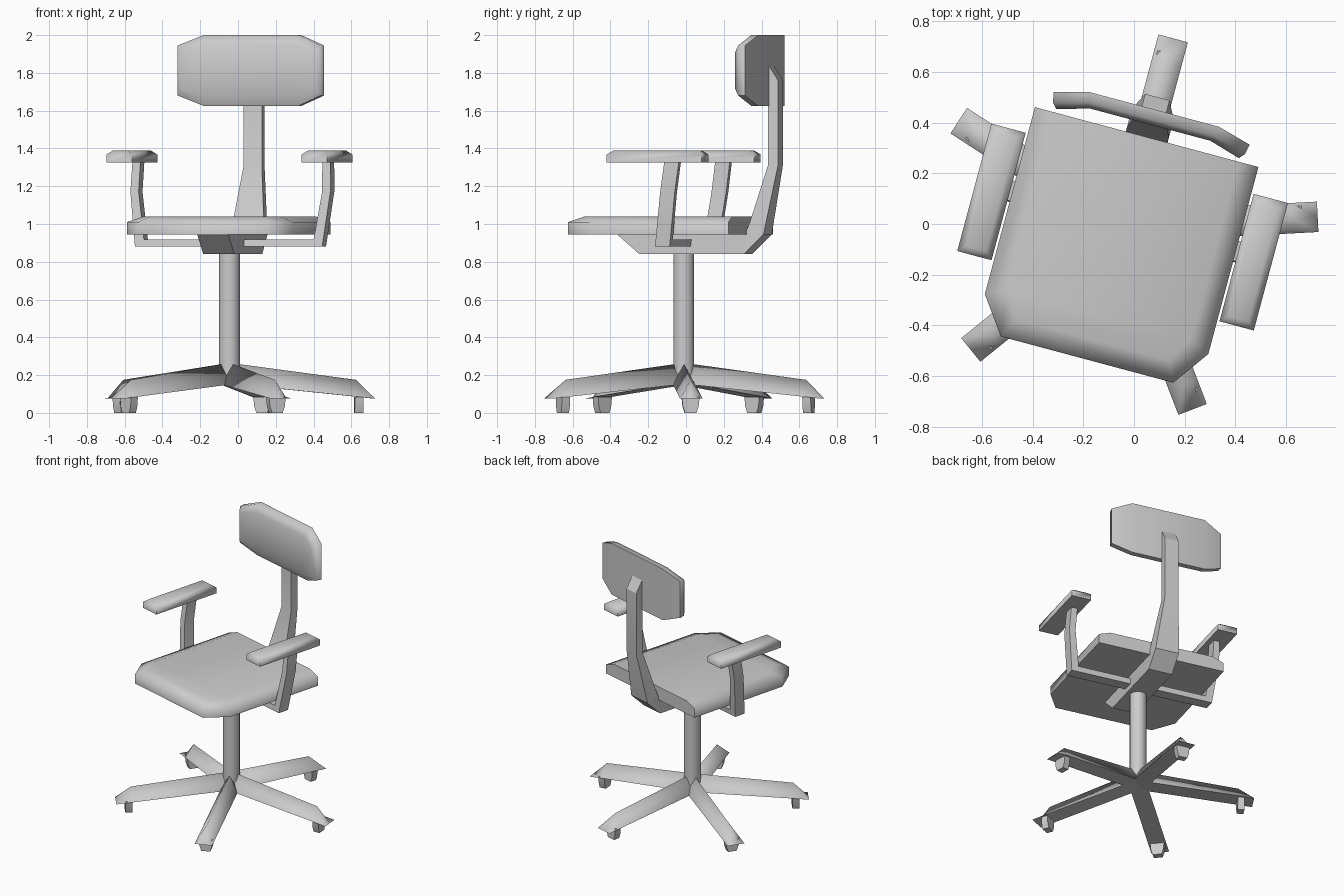
import bpy, bmesh, math
from mathutils import Matrix

cube = bpy.data.objects.get("Cube")
if cube:
    bpy.data.objects.remove(cube)

grey = bpy.data.materials.new("light_grey")
grey.use_nodes = True
grey.diffuse_color = (0.6, 0.6, 0.6, 1)
grey.node_tree.nodes["Principled BSDF"].inputs["Base Color"].default_value = (0.6, 0.6, 0.6, 1)

# The whole chair is swivelled about its column
PLACE = Matrix.Translation((-0.045, -0.012, 0)) @ Matrix.Rotation(math.radians(-15), 4, 'Z')


def loft(name, rings, smooth=30, turn=0):
    """Skin equal rings of points, cap both ends, smooth edges below an angle."""
    bm = bmesh.new()
    loops = [[bm.verts.new(p) for p in ring] for ring in rings]
    n = len(loops[0])
    for a, b in zip(loops, loops[1:]):
        for i in range(n):
            j = (i + 1) % n
            bm.faces.new((a[i], a[j], b[j], b[i]))
    for c in (loops[0], loops[-1]):
        if n == 3:
            bm.faces.new(c)
        for i in range(n // 2 - 1):
            bm.faces.new((c[i], c[i + 1], c[n - 2 - i], c[n - 1 - i]))
    bmesh.ops.recalc_face_normals(bm, faces=bm.faces)
    bm.normal_update()
    for f in bm.faces:
        f.smooth = True
    for e in bm.edges:
        under = [f.normal.z < -0.8 for f in e.link_faces]
        e.smooth = e.calc_face_angle(0) < math.radians(smooth) and not any(under)
    mesh = bpy.data.meshes.new(name)
    bm.to_mesh(mesh)
    bm.free()
    mesh.materials.append(grey)
    obj = bpy.data.objects.new(name, mesh)
    bpy.context.collection.objects.link(obj)
    obj.matrix_world = PLACE @ Matrix.Rotation(math.radians(turn), 4, 'Z')
    return obj


def mirrored(half):
    return half + [(-x, y) for x, y in reversed(half)]


# Seat cushion: square back, clipped front corners, softened top
rim = mirrored([(0.456, 0.367), (0.456, -0.396), (0.352, -0.541)])
top = mirrored([(0.375, 0.367), (0.375, -0.36), (0.31, -0.46)])
loft("seat", [[(x, y, z) for x, y in shape]
              for shape, z in ((rim, 0.945), (rim, 1.01), (top, 1.04))], 75)

# Backrest: clipped outline with forward-bent ends and a softened front
outline = [(-0.4, 1.68), (-0.265, 1.625), (0.265, 1.625), (0.4, 1.68),
           (0.4, 1.945), (0.265, 2.0), (-0.265, 2.0), (-0.4, 1.945)]


def back_ring(depth, sx, sz):
    return [(x * sx, (0.48 if abs(x) < 0.3 else 0.443) - depth, 1.8125 + (z - 1.8125) * sz)
            for x, z in outline]


loft("backrest", [back_ring(0, 1, 1), back_ring(0.04, 0.98, 1), back_ring(0.062, 0.93, 0.72)], 75)

# Under-seat bracket sweeping up into the back post: outer y, z, inner y, z, half width
spine = [(-0.337, 0.94, -0.337, 0.95, 0.085), (-0.22, 0.84, -0.22, 0.95, 0.085),
         (0.352, 0.84, 0.36, 0.95, 0.085), (0.46, 0.945, 0.385, 1.01, 0.085),
         (0.53, 1.31, 0.475, 1.31, 0.05), (0.53, 1.76, 0.475, 1.76, 0.05),
         (0.48, 1.84, 0.475, 1.84, 0.05)]
loft("back_post", [[(-w, oy, oz), (w, oy, oz), (w, iy, iz), (-w, iy, iz)]
                   for oy, oz, iy, iz, w in spine], 20)

# Armrest frame: one flat bar bent into a U, leaning slightly back
bends = [(0.542, 1.34, 0.498, 1.34), (0.548, 1.17, 0.503, 1.17), (0.513, 0.88, 0.465, 0.918)]
bends += [(-a, b, -c, d) for a, b, c, d in reversed(bends)]


def lean(x, z, side):
    return (x, 0.02 + (z - 0.88) * 0.13 + side, z)


loft("armrest_frame", [[lean(ox, oz, -0.04), lean(ox, oz, 0.04),
                        lean(ix, iz, 0.04), lean(ix, iz, -0.04)]
                       for ox, oz, ix, iz in bends], 20)

# Armrest pads
for side, label in ((1, "left"), (-1, "right")):
    rings = []
    for inset, z in ((0, 1.325), (0, 1.368), (0.03, 1.39)):
        hx, hy = 0.07 - inset, 0.26 - inset
        rings.append([(side * 0.535 + sx * hx, sy * hy, z)
                      for sx, sy in ((-1, -1), (1, -1), (1, 1), (-1, 1))])
    loft(label + "_armrest_pad", rings, 75)

# Column
loft("column", [[(0.057 * math.cos(k * math.pi / 6), 0.057 * math.sin(k * math.pi / 6), z)
                 for k in range(12)] for z in (0.17, 0.86)], 40)

# Five ridged legs with casters
for k in range(5):
    loft(f"leg_{k + 1}", [[(r, -0.06, low), (r, 0.06, low), (r, 0, high)]
                          for r, low, high in ((0, 0.155, 0.265), (0.67, 0.086, 0.175),
                                               (0.77, 0.075, 0.077))], 130, 90 + 72 * k)
    wheel = mirrored([(0.03, 0), (0.042, 0.035), (0.047, 0.085)])
    wheel = [(y, z) for y, z in wheel[:3]] + [(y, z) for y, z in wheel[3:]]
    loft(f"caster_{k + 1}", [[(r, y, z) for y, z in wheel] for r in (0.662, 0.708)], 50, 90 + 72 * k)
